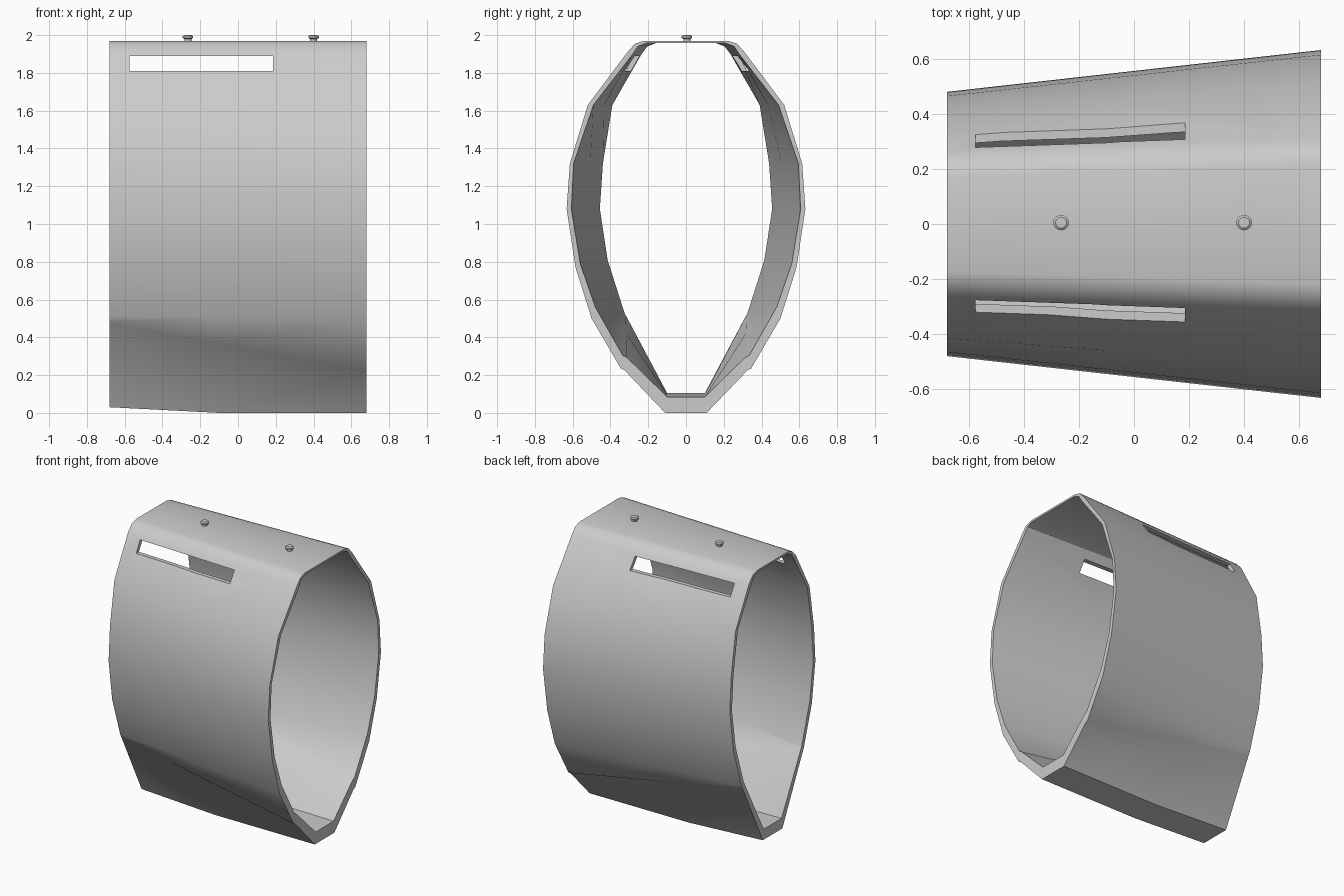
import bpy
import bmesh

default_cube = bpy.data.objects.get("Cube")
if default_cube:
    bpy.data.objects.remove(default_cube, do_unlink=True)

# One plain grey for everything
grey = bpy.data.materials.new("light grey")
grey.use_nodes = True
colour = (0.6, 0.6, 0.6, 1)
grey.diffuse_color = colour
grey.node_tree.nodes["Principled BSDF"].inputs["Base Color"].default_value = colour

# Half cross-sections (y, z) from the flat top down to the base
wide_outer = [(.22, 1.97), (.27, 1.955), (.31, 1.91), (.52, 1.63), (.615, 1.32), (.632, 1.08),
              (.585, .77), (.5, .5), (.345, .235), (.325, .225), (.11, 0)]
wide_inner = [(.21, 1.957), (.255, 1.94), (.285, 1.895), (.49, 1.63), (.595, 1.32), (.607, 1.08),
              (.56, .79), (.48, .56), (.335, .305), (.315, .295), (.1, .085)]
narrow_outer = [(.17, 1.97), (.22, 1.955), (.262, 1.91), (.415, 1.63), (.465, 1.32), (.48, 1.08),
                (.44, .79), (.35, .51), (.335, .48), (.332, .475), (.11, .03)]
narrow_inner = [(.16, 1.957), (.205, 1.94), (.235, 1.9), (.39, 1.63), (.44, 1.32), (.456, 1.08),
                (.415, .81), (.326, .53), (.321, .52), (.318, .515), (.1, .105)]
HALF_LENGTH = 0.68
BEND_X = -0.1


def new_object(name, bm):
    bmesh.ops.recalc_face_normals(bm, faces=bm.faces)
    mesh = bpy.data.meshes.new(name)
    bm.to_mesh(mesh)
    bm.free()
    mesh.materials.append(grey)
    obj = bpy.data.objects.new(name, mesh)
    bpy.context.collection.objects.link(obj)
    return obj


def make_active(obj):
    bpy.ops.object.select_all(action="DESELECT")
    obj.select_set(True)
    bpy.context.view_layer.objects.active = obj


def ring(bm, x, narrow, wide, flatten_base):
    """Closed cross-section blended between both ends and mirrored in y."""
    t = (x + HALF_LENGTH) / (2 * HALF_LENGTH)
    half = [(a + (c - a) * t, b + (d - b) * t) for (a, b), (c, d) in zip(narrow, wide)]
    if flatten_base:
        half[-1] = (half[-1][0], 0)
    loop = half + [(-y, z) for y, z in reversed(half)]
    return [bm.verts.new((x, y, z)) for y, z in loop]


def bridge(bm, a, b):
    n = len(a)
    for i in range(n):
        j = (i + 1) % n
        bm.faces.new((a[i], a[j], b[j], b[i]))


# Tapered shell: outer skin, inner skin and the two end rims
bm = bmesh.new()
stations = (-HALF_LENGTH, BEND_X, HALF_LENGTH)
outer = [ring(bm, x, narrow_outer, wide_outer, x == BEND_X) for x in stations]
inner = [ring(bm, x, narrow_inner, wide_inner, False) for x in stations]
for skin in (outer, inner):
    for a, b in zip(skin, skin[1:]):
        bridge(bm, a, b)
for end in (0, -1):
    bridge(bm, outer[end], inner[end])
shell = new_object("shell", bm)

# Long slot through both upper walls
bm = bmesh.new()
bmesh.ops.create_cube(bm, size=1)
bmesh.ops.scale(bm, vec=(.76, 2, .08), verts=bm.verts)
bmesh.ops.translate(bm, vec=(-.195, 0, 1.85), verts=bm.verts)
cutter = new_object("slot_cutter", bm)
cutter.hide_render = True
make_active(shell)
cut = shell.modifiers.new("slots", "BOOLEAN")
cut.operation = "DIFFERENCE"
cut.solver = "EXACT"
cut.object = cutter
bpy.ops.object.modifier_apply(modifier=cut.name)
bpy.data.objects.remove(cutter, do_unlink=True)
bpy.ops.object.shade_smooth_by_angle(angle=0.55)

# Two small studs on the flat top
stud_profile = [(.019, 1.96), (.019, 1.98), (.028, 1.985), (.028, 1.994), (.02, 2)]
SIDES = 20
for name, x in (("rear_stud", -.265), ("front_stud", .4)):
    bm = bmesh.new()
    rings = []
    for radius, z in stud_profile:
        made = bmesh.ops.create_circle(bm, segments=SIDES, radius=radius)["verts"]
        bmesh.ops.translate(bm, vec=(x, .005, z), verts=made)
        rings.append(made)
    for a, b in zip(rings, rings[1:]):
        bridge(bm, a, b)
    bm.faces.new(rings[0])
    bm.faces.new(rings[-1])
    make_active(new_object(name, bm))
    bpy.ops.object.shade_smooth_by_angle(angle=0.55)
